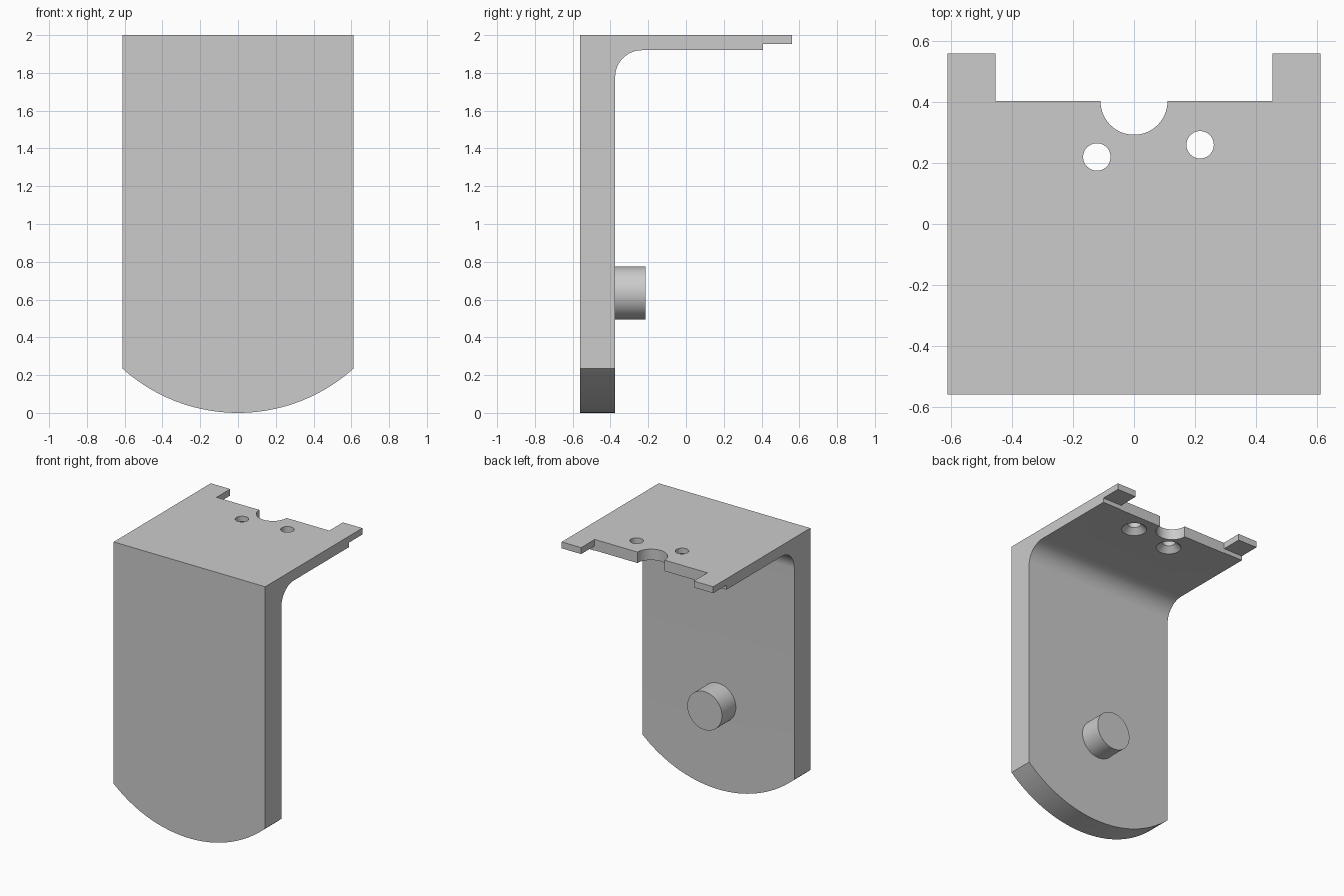
import bpy
import bmesh
from math import pi, sin, cos, asin
from mathutils import Vector, Matrix

if "Cube" in bpy.data.objects:
    bpy.data.objects.remove(bpy.data.objects["Cube"], do_unlink=True)

grey = bpy.data.materials.new("plain grey")
grey.use_nodes = True
grey.diffuse_color = (0.6, 0.6, 0.6, 1)
grey.node_tree.nodes["Principled BSDF"].inputs["Base Color"].default_value = grey.diffuse_color


def finish(bm, name):
    bmesh.ops.recalc_face_normals(bm, faces=bm.faces)
    mesh = bpy.data.meshes.new(name)
    bm.to_mesh(mesh)
    bm.free()
    mesh.materials.append(grey)
    obj = bpy.data.objects.new(name, mesh)
    bpy.context.collection.objects.link(obj)
    return obj


def arc(cu, cv, r, start, end, steps):
    angles = [start + (end - start) * i / steps for i in range(steps + 1)]
    return [(cu + r * cos(a), cv + r * sin(a)) for a in angles]


def prism(name, outline, place, depth):
    """Place each outline point in space, then extrude by the depth vector."""
    bm = bmesh.new()
    face = bm.faces.new([bm.verts.new(place(u, v)) for u, v in outline])
    moved = bmesh.ops.extrude_face_region(bm, geom=[face], use_keep_orig=True)["geom"]
    bmesh.ops.translate(bm, vec=Vector(depth),
                        verts=[g for g in moved if isinstance(g, bmesh.types.BMVert)])
    return finish(bm, name)


def lathe(name, rings, matrix, segments=48):
    """Closed solid of revolution from (radius, height) rings."""
    bm = bmesh.new()
    loops = [[bm.verts.new((x, y, z)) for x, y in arc(0, 0, r, 0, 2 * pi, segments)[:-1]]
             for r, z in rings]
    for low, high in zip(loops, loops[1:]):
        for i in range(segments):
            j = (i + 1) % segments
            bm.faces.new((low[i], low[j], high[j], high[i]))
    bm.faces.new(loops[0])
    bm.faces.new(loops[-1])
    bm.transform(matrix)
    return finish(bm, name)


def cut(target, tool, operation="DIFFERENCE"):
    mod = target.modifiers.new("cut", "BOOLEAN")
    mod.object, mod.operation, mod.solver = tool, operation, "EXACT"
    bpy.context.view_layer.objects.active = target
    bpy.ops.object.modifier_apply(modifier=mod.name)
    bpy.data.objects.remove(tool, do_unlink=True)


half_width = 0.612
front, wall_back, back = -0.56, -0.375, 0.56
plate_under, tab_under, step = 1.92, 1.953, 0.407
fillet = 0.142

# Bracket: side profile with inner fillet and thin rear lip
side = [(front, -0.1), (wall_back, -0.1)]
side += arc(wall_back + fillet, plate_under - fillet, fillet, pi, pi / 2, 16)
side += [(step, plate_under), (step, tab_under), (back, tab_under), (back, 2), (front, 2)]
bracket = prism("bracket", side, lambda y, z: (-0.8, y, z), (1.6, 0, 0))

# Front silhouette with the rounded bottom edge
rise = 0.235
radius = (half_width ** 2 + rise ** 2) / (2 * rise)
spread = asin(half_width / radius)
shape = arc(0, radius, radius, -pi / 2 - spread, -pi / 2 + spread, 40)
shape += [(half_width, 2.2), (-half_width, 2.2)]
cut(bracket, prism("silhouette", shape, lambda x, z: (x, -0.8, z), (0, 1.6, 0)), "INTERSECT")

# Gap between the two rear tabs, with the half-round notch
gap_y, gap_x = 0.403, 0.455
gap = [(-gap_x, 0.7), (-gap_x, gap_y)]
gap += arc(0, gap_y, 0.11, pi, 2 * pi, 32)
gap += [(gap_x, gap_y), (gap_x, 0.7)]
cut(bracket, prism("gap", gap, lambda x, y: (x, y, 1.8), (0, 0, 0.4)))

# Screw holes, countersunk from below
for x, y in ((-0.122, 0.22), (0.217, 0.26)):
    rings = [(0.095, 1.91), (0.045, 1.96), (0.045, 2.1)]
    cut(bracket, lathe("screw_hole", rings, Matrix.Translation((x, y, 0))))

# Round pin on the back of the wall
pin = lathe("pin", [(0.14, -0.02), (0.14, 0.16)],
            Matrix.Translation((0, wall_back, 0.635)) @ Matrix.Rotation(-pi / 2, 4, "X"), 64)

# Smooth curved faces, keep hard edges
bpy.ops.object.select_all(action="DESELECT")
for obj in (bracket, pin):
    obj.select_set(True)
bpy.context.view_layer.objects.active = bracket
bpy.ops.object.shade_smooth_by_angle(angle=pi / 6)
